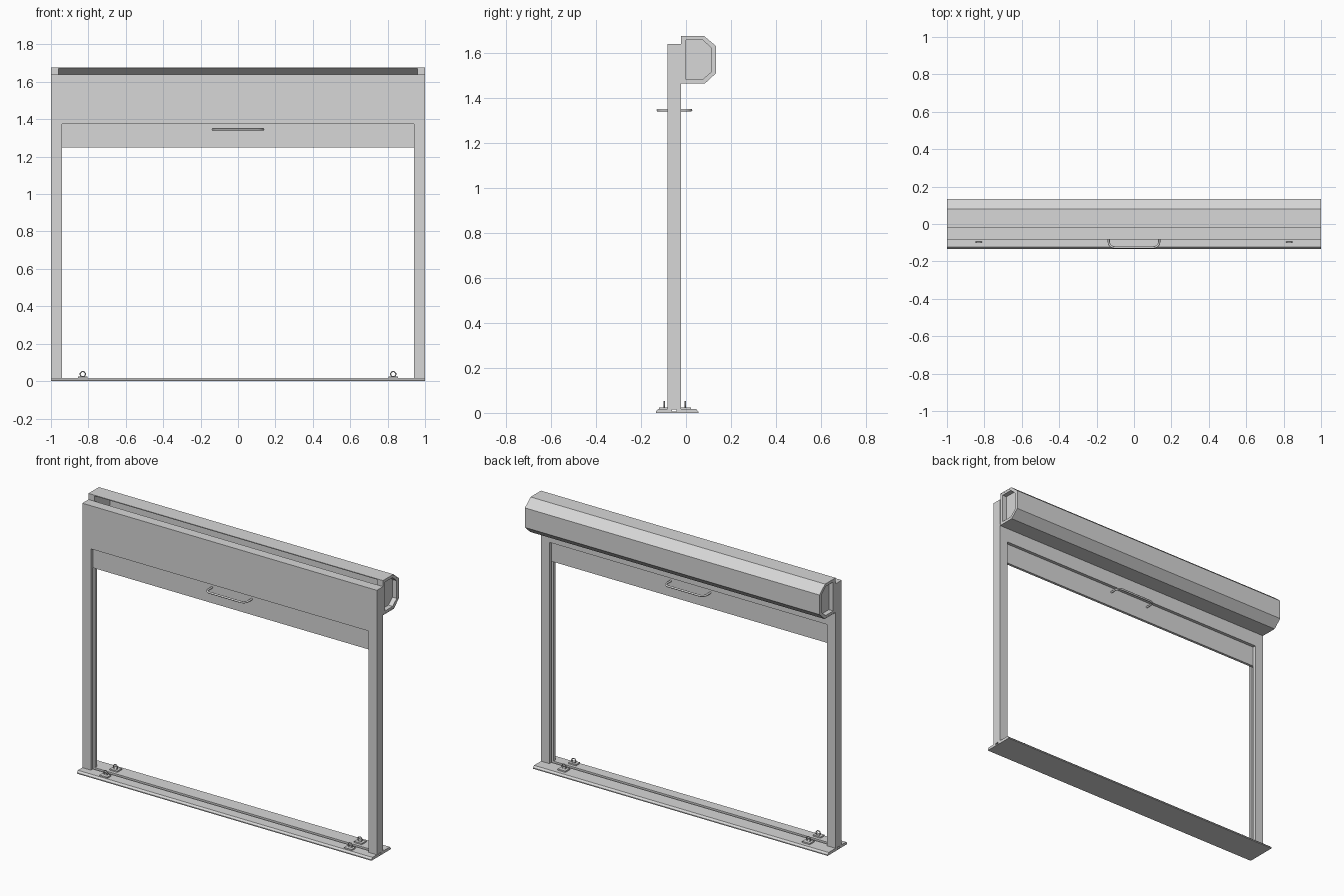
import bpy, bmesh, math
from mathutils import Vector

cube = bpy.data.objects.get("Cube")
if cube:
    bpy.data.objects.remove(cube, do_unlink=True)

grey = bpy.data.materials.new("light grey metal")
grey.use_nodes = True
GREY = (0.68, 0.68, 0.68, 1)
grey.diffuse_color = GREY
grey.node_tree.nodes["Principled BSDF"].inputs["Base Color"].default_value = GREY


def add(name, mesh):
    mesh.materials.clear()
    mesh.materials.append(grey)
    ob = bpy.data.objects.new(name, mesh)
    bpy.context.collection.objects.link(ob)
    return ob


def prism(name, outline, axis, start, end):
    """Extrude a closed outline along x (outline is y, z) or y (outline is x, z)."""
    bm = bmesh.new()
    place = (lambda a, b: (start, a, b)) if axis == "x" else (lambda a, b: (a, start, b))
    face = bm.faces.new([bm.verts.new(place(a, b)) for a, b in outline])
    out = bmesh.ops.extrude_face_region(bm, geom=[face])
    d = end - start
    move = Vector((d, 0, 0)) if axis == "x" else Vector((0, d, 0))
    bmesh.ops.translate(bm, vec=move, verts=[g for g in out["geom"] if isinstance(g, bmesh.types.BMVert)])
    bmesh.ops.recalc_face_normals(bm, faces=bm.faces)
    mesh = bpy.data.meshes.new(name)
    bm.to_mesh(mesh)
    bm.free()
    return add(name, mesh)


def box(name, x0, x1, y0, y1, z0, z1):
    return prism(name, [(y0, z0), (y1, z0), (y1, z1), (y0, z1)], "x", x0, x1)


def baked(ob):
    deps = bpy.context.evaluated_depsgraph_get()
    return bpy.data.meshes.new_from_object(ob.evaluated_get(deps))


def cut(ob, cutter):
    mod = ob.modifiers.new("cut", "BOOLEAN")
    mod.operation = "DIFFERENCE"
    mod.solver = "EXACT"
    mod.object = cutter
    cutter.hide_render = True
    mesh = baked(ob)
    ob.modifiers.clear()
    ob.data = mesh
    bpy.data.objects.remove(cutter, do_unlink=True)


FRONT, BACK = -0.082, -0.022      # frame depth
IN, HEAD, TOP = 0.942, 1.375, 1.64

# Door frame: posts and lintel in one piece, with a guide slot around the opening
frame = prism("door_frame", [(-1, 0.016), (-1, TOP), (1, TOP), (1, 0.016),
                             (IN, 0.016), (IN, HEAD), (-IN, HEAD), (-IN, 0.016)], "y", FRONT, BACK)
cut(frame, box("slot_cutter", -0.96, 0.96, -0.062, -0.042, 0, 1.6))

# Shutter, mostly rolled up
box("shutter_panel", -0.958, 0.958, -0.060, -0.044, 1.25, 1.59)

# Sill with sloped edges and a centre channel
prism("sill", [(-0.134, 0), (0.055, 0), (0.055, 0.006), (0.045, 0.017), (-0.042, 0.017),
               (-0.042, 0.006), (-0.062, 0.006), (-0.062, 0.017), (-0.124, 0.017), (-0.134, 0.006)],
      "x", -1, 1)

# Roller housing: thin sheet shell, open above the lintel
outer = [(BACK, 1.464), (0.083, 1.464), (0.134, 1.511), (0.134, 1.631), (0.079, 1.677), (BACK, 1.677)]
T = 0.005
inner = [(BACK, 1.464 + T), (0.081, 1.464 + T), (0.134 - T, 1.513), (0.134 - T, 1.629),
         (0.077, 1.677 - T), (BACK, 1.677 - T)]
prism("housing_shell", outer + inner[::-1], "x", -1, 1)

# End caps with a recessed centre
recess = [(0, 1.482), (0.073, 1.482), (0.112, 1.516), (0.112, 1.624), (0.073, 1.659), (0, 1.659)]
for side, label in ((1, "left"), (-1, "right")):
    cap = prism(label + "_end_cap", inner, "x", side * 0.96, side * 0.999)
    cut(cap, prism("cap_cutter", recess, "x", side * 0.97, side * 1.1))

# Pull handles, front and back
for label, y0, y1 in (("front", -0.058, -0.125), ("back", -0.046, 0.022)):
    sgn = 1 if y1 > y0 else -1
    r, half = 0.03, 0.135
    right = [(half, y0)]
    for i in range(7):
        a = math.radians(15 * i)
        right.append((half - r + r * math.cos(a), y1 - sgn * r + sgn * r * math.sin(a)))
    path = right + [(-x, y) for x, y in reversed(right)]
    curve = bpy.data.curves.new(label + "_handle_path", "CURVE")
    curve.dimensions = "3D"
    curve.bevel_depth = 0.006
    curve.bevel_resolution = 2
    curve.use_fill_caps = True
    spline = curve.splines.new("POLY")
    spline.points.add(len(path) - 1)
    for p, (x, y) in zip(spline.points, path):
        p.co = (x, y, 1.346, 1)
    helper = bpy.data.objects.new("handle_helper", curve)
    bpy.context.collection.objects.link(helper)
    mesh = baked(helper)
    bpy.data.objects.remove(helper, do_unlink=True)
    mesh.shade_smooth()
    add(label + "_handle", mesh)

# Locking lugs: a small foot and an upright ring on each side of the frame
for side, s_label in ((1, "left"), (-1, "right")):
    for label, y0, y1, ring_y in (("front", -0.12, FRONT, -0.097), ("back", BACK, 0.022, -0.003)):
        name = s_label + "_" + label
        x = side * 0.83
        box(name + "_lug_foot", x - 0.026, x + 0.026, y0, y1, 0.016, 0.025)
        bpy.ops.mesh.primitive_torus_add(location=(x, ring_y, 0.037), rotation=(math.pi / 2, 0, 0),
                                         major_radius=0.014, minor_radius=0.003,
                                         major_segments=24, minor_segments=8)
        ring = bpy.context.object
        ring.name = name + "_lug_ring"
        ring.data.materials.append(grey)
        bpy.ops.object.shade_smooth()
